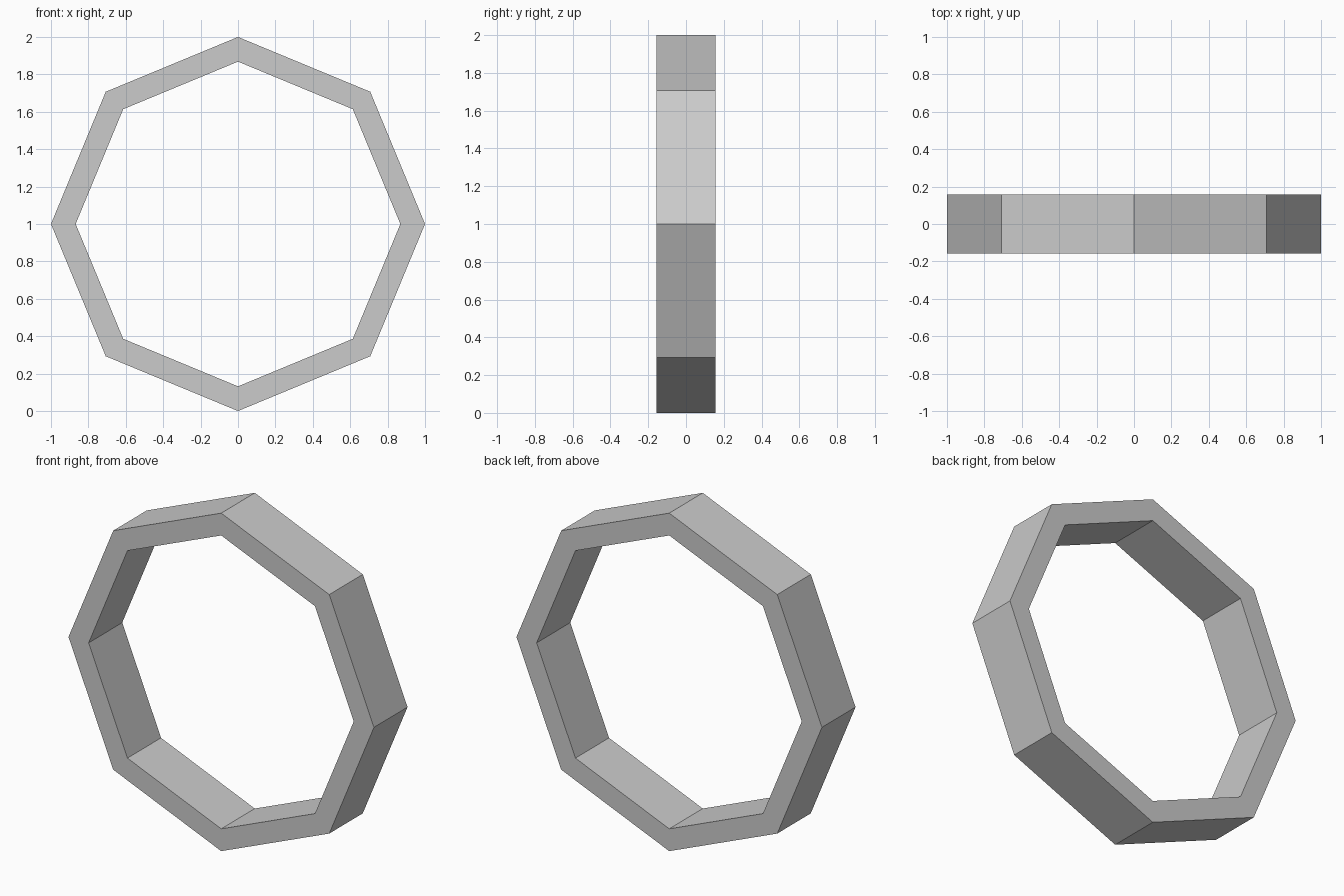
import bpy, bmesh
from math import cos, sin, tau

if "Cube" in bpy.data.objects:
    bpy.data.objects.remove(bpy.data.objects["Cube"])

SIDES = 8
OUTER, INNER = 1.0, 0.868
HALF_DEPTH = 0.157

# Rectangular cross-section (radius, y) swept around the y axis
PROFILE = [(OUTER, -HALF_DEPTH), (OUTER, HALF_DEPTH),
           (INNER, HALF_DEPTH), (INNER, -HALF_DEPTH)]

bm = bmesh.new()
loops = []
for i in range(SIDES):
    a = tau * i / SIDES
    loops.append([bm.verts.new((r * cos(a), y, 1 + r * sin(a))) for r, y in PROFILE])

# Bridge neighbouring cross-sections
for i in range(SIDES):
    a, b = loops[i], loops[(i + 1) % SIDES]
    for j in range(4):
        k = (j + 1) % 4
        bm.faces.new((a[j], a[k], b[k], b[j]))
bmesh.ops.recalc_face_normals(bm, faces=bm.faces)

# Octagonal ring, flat shaded
mesh = bpy.data.meshes.new("octagonal_ring")
bm.to_mesh(mesh)
bm.free()
ring = bpy.data.objects.new("octagonal_ring", mesh)
bpy.context.collection.objects.link(ring)
